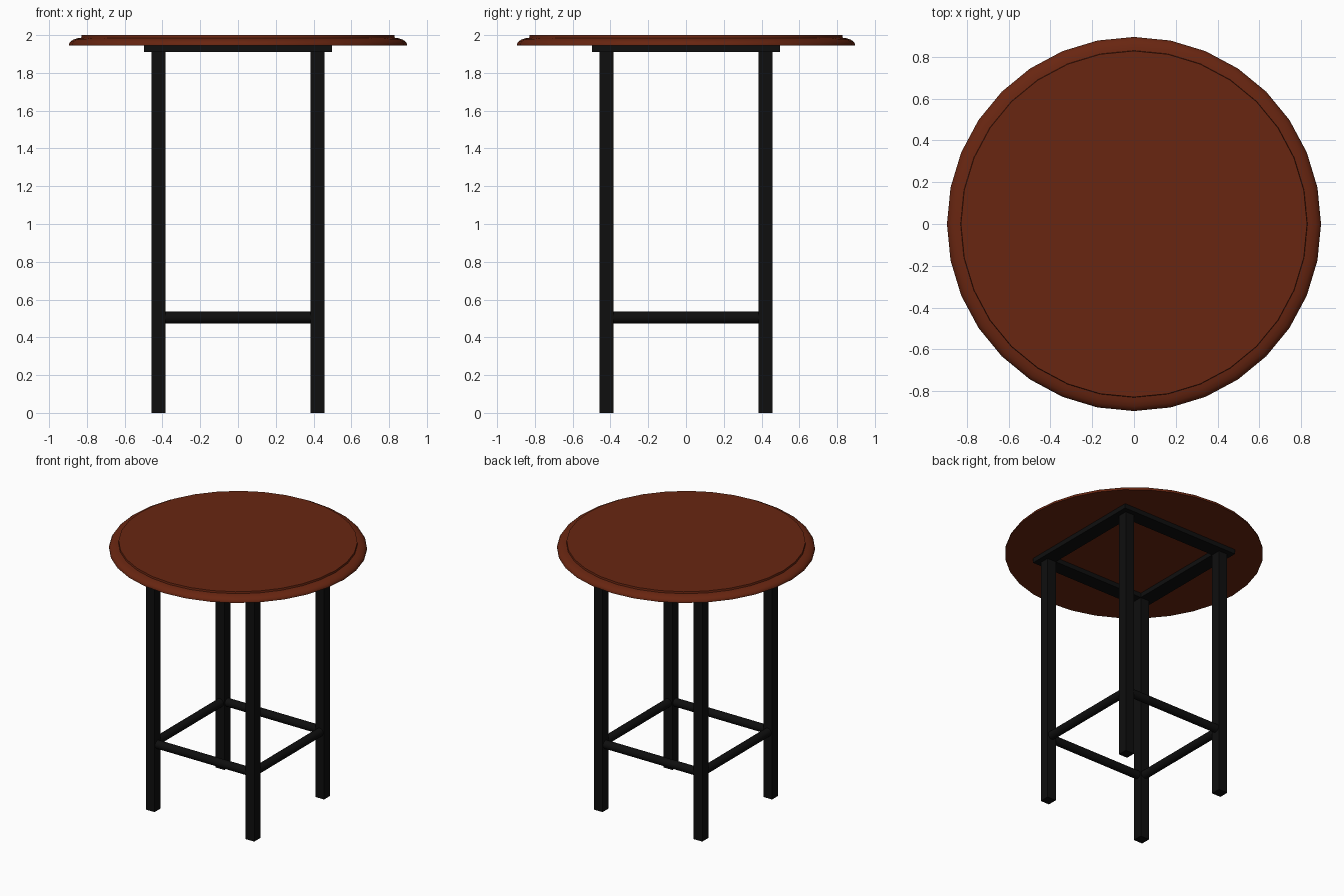
import bpy, bmesh, math
from mathutils import Matrix

if "Cube" in bpy.data.objects:
    bpy.data.objects.remove(bpy.data.objects["Cube"])


def material(name, rgb):
    m = bpy.data.materials.new(name)
    m.diffuse_color = (*rgb, 1)
    m.use_nodes = True
    m.node_tree.nodes["Principled BSDF"].inputs["Base Color"].default_value = m.diffuse_color
    return m


WOOD = material("red_brown_wood", (0.14, 0.019, 0.0055))
METAL = material("black_metal", (0.0045, 0.0045, 0.0045))


def finish(name, bm, mat, smooth=False):
    bmesh.ops.recalc_face_normals(bm, faces=bm.faces)
    me = bpy.data.meshes.new(name)
    bm.to_mesh(me)
    bm.free()
    me.materials.append(mat)
    ob = bpy.data.objects.new(name, me)
    bpy.context.collection.objects.link(ob)
    if smooth:
        bpy.ops.object.select_all(action='DESELECT')
        ob.select_set(True)
        bpy.context.view_layer.objects.active = ob
        bpy.ops.object.shade_smooth_by_angle(angle=math.radians(40))
    return ob


def box(name, lo, hi, mat):
    bm = bmesh.new()
    bmesh.ops.create_cube(bm, size=1)
    for v in bm.verts:
        v.co = [lo[i] if v.co[i] < 0 else hi[i] for i in range(3)]
    return finish(name, bm, mat)


# round top: stepped, rounded-over edge profile (radius, z) turned in 32 steps
profile = [(0.895, 1.945), (0.895, 1.953), (0.887, 1.966), (0.872, 1.976),
           (0.852, 1.983), (0.83, 1.986), (0.828, 2.0)]
N = 32
bm = bmesh.new()
rings = [[bm.verts.new((r * math.cos(2 * math.pi * k / N),
                        r * math.sin(2 * math.pi * k / N), z))
          for k in range(N)] for r, z in profile]
for a, b in zip(rings, rings[1:]):
    for k in range(N):
        j = (k + 1) % N
        bm.faces.new((a[k], a[j], b[j], b[k]))
bm.faces.new(rings[0])
bm.faces.new(rings[-1])
finish("table_top", bm, WOOD, True)

# square frame under the top: outer and inner square loops at two heights
OUT, INN, Z0, Z1 = 0.497, 0.385, 1.91, 1.946
bm = bmesh.new()
corners = [(-1, -1), (1, -1), (1, 1), (-1, 1)]
loops = [[bm.verts.new((s * x, s * y, z)) for x, y in corners]
         for s, z in ((OUT, Z0), (OUT, Z1), (INN, Z1), (INN, Z0))]
for i in range(4):
    a, b = loops[i], loops[(i + 1) % 4]
    for k in range(4):
        j = (k + 1) % 4
        bm.faces.new((a[k], a[j], b[j], b[k]))
finish("top_frame", bm, METAL)

# four square legs
C, H = 0.422, 0.037
for name, (sx, sy) in zip(("front_left_leg", "front_right_leg",
                           "back_right_leg", "back_left_leg"), corners):
    box(name, (sx * C - H, sy * C - H, 0), (sx * C + H, sy * C + H, Z0 + 0.003), METAL)

# four round stretchers between the leg centres
for k, name in enumerate(("front", "right", "back", "left")):
    bm = bmesh.new()
    bmesh.ops.create_cone(bm, cap_ends=True, segments=16, radius1=0.031,
                          radius2=0.031, depth=2 * C)
    bm.transform(Matrix.Rotation(k * math.pi / 2, 4, 'Z')
                 @ Matrix.Translation((0, -C, 0.505))
                 @ Matrix.Rotation(math.pi / 2, 4, 'Y'))
    finish(name + "_stretcher", bm, METAL, True)
